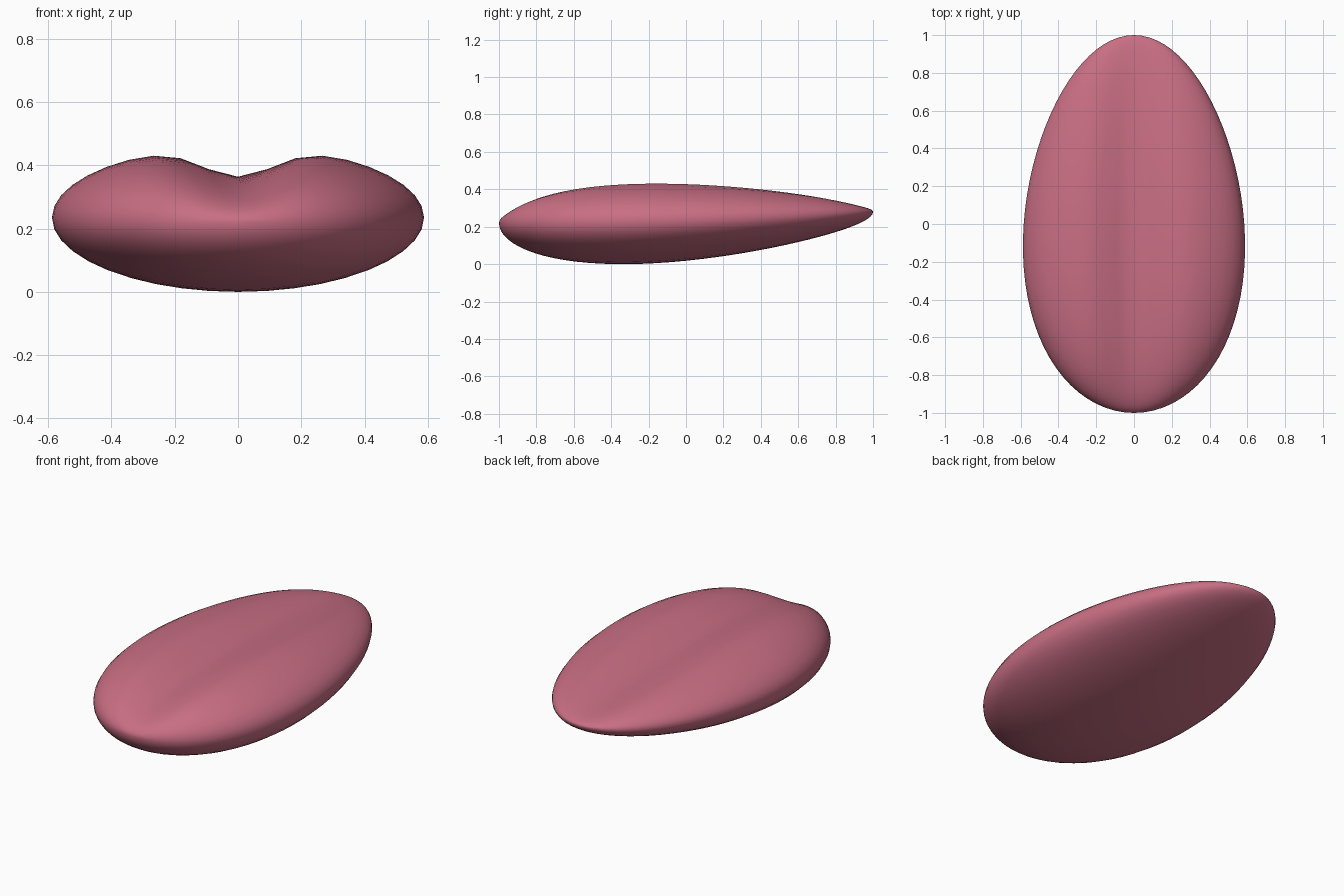
import bpy
import bmesh
import math
from mathutils import Matrix

cube = bpy.data.objects.get("Cube")
if cube:
    bpy.data.objects.remove(cube, do_unlink=True)

# Rosy pink flesh colour
pink = bpy.data.materials.new("rosy_pink")
pink.use_nodes = True
colour = (0.58, 0.157, 0.23, 1.0)
pink.diffuse_color = colour
pink.node_tree.nodes["Principled BSDF"].inputs["Base Color"].default_value = colour


def shape_point(co):
    """Turn a point of the unit sphere into a tapered, grooved tongue."""
    x, y, z = co
    wide = x * (0.584 - 0.07 * y)
    high = z * (0.22 - 0.07 * y)
    # Soft groove along the middle of the top
    if z > 0:
        high *= 1 - 0.43 * math.exp(-(wide / 0.166) ** 2)
    # Centre line rises gently towards the back
    centre = 0.238 + 0.03 * y + 0.012 * y * y
    return wide, y, centre + high


# Tongue: a sphere with its poles front and back, then reshaped
bm = bmesh.new()
bmesh.ops.create_uvsphere(bm, u_segments=40, v_segments=40, radius=1,
                          matrix=Matrix.Rotation(math.pi / 2, 4, "X"))
for v in bm.verts:
    v.co = shape_point(v.co)
for f in bm.faces:
    f.smooth = True
bmesh.ops.recalc_face_normals(bm, faces=bm.faces)

mesh = bpy.data.meshes.new("tongue")
bm.to_mesh(mesh)
bm.free()
mesh.materials.append(pink)
tongue = bpy.data.objects.new("tongue", mesh)
bpy.context.collection.objects.link(tongue)
